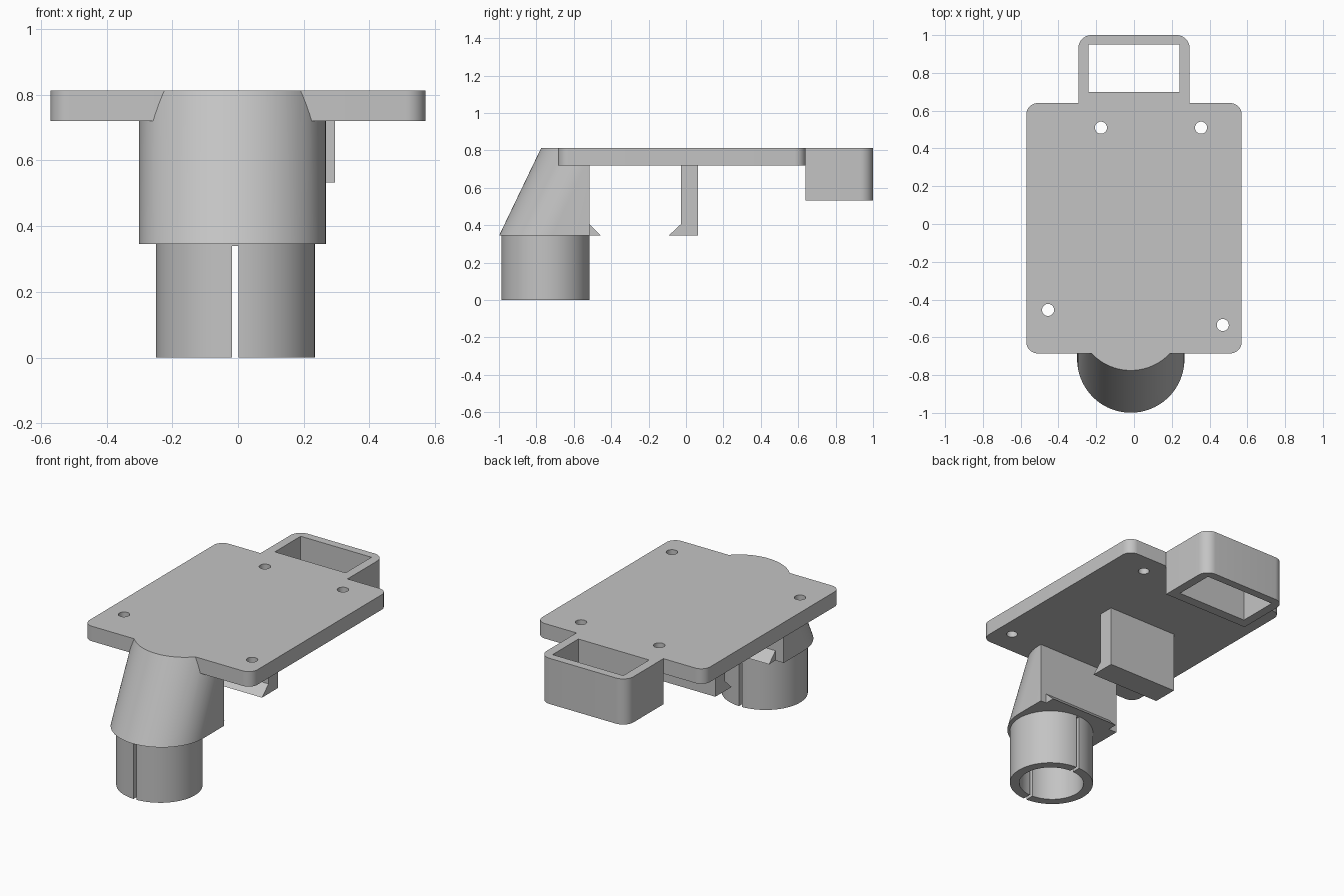
import bpy, bmesh
from math import sin, cos, pi
from mathutils import Matrix

cube = bpy.data.objects.get("Cube")
if cube:
    bpy.data.objects.remove(cube, do_unlink=True)

grey = bpy.data.materials.new("plastic_grey")
grey.use_nodes = True
colour = (0.55, 0.55, 0.55, 1)
grey.diffuse_color = colour
grey.node_tree.nodes["Principled BSDF"].inputs["Base Color"].default_value = colour

TOP, UNDER, LEDGE = 0.812, 0.72, 0.345   # plate top, plate underside, clip bottom
BACK = -0.517                            # flat rear face of the neck


def arc(cx, cy, rx, ry, start, end, steps):
    """Points along an elliptical arc, angles in half turns."""
    angles = [pi * (start + (end - start) * i / steps) for i in range(steps + 1)]
    return [(cx + rx * cos(a), cy + ry * sin(a)) for a in angles]


def circle(cx, cy, rx, ry, steps):
    return arc(cx, cy, rx, ry, 0, 2, steps)[:-1]


def rectangle(x0, x1, y0, y1):
    return [(x0, y0), (x1, y0), (x1, y1), (x0, y1)]


def rounded_back(x0, x1, y1, r):
    return (arc(x1 - r, y1 - r, r, r, 0, 0.5, 10)
            + arc(x0 + r, y1 - r, r, r, 0.5, 1, 10))


def prism(name, outline, low, high, shear=0.0, axis="Z"):
    """Extrude an outline along z, or a (y, z) outline along x."""
    bm = bmesh.new()
    place = (lambda a, b, t: (a, b, t)) if axis == "Z" else (lambda a, b, t: (t, a, b))
    face = bm.faces.new([bm.verts.new(place(a, b, low)) for a, b in outline])
    ext = bmesh.ops.extrude_face_region(bm, geom=[face])
    moved = [v for v in ext["geom"] if isinstance(v, bmesh.types.BMVert)]
    step = (0, shear, high - low) if axis == "Z" else (high - low, 0, 0)
    bmesh.ops.translate(bm, verts=moved, vec=step)
    bmesh.ops.recalc_face_normals(bm, faces=bm.faces)
    mesh = bpy.data.meshes.new(name)
    bm.to_mesh(mesh)
    bm.free()
    mesh.materials.append(grey)
    obj = bpy.data.objects.new(name, mesh)
    bpy.context.collection.objects.link(obj)
    return obj


def cut(obj, *cutters, keep=False):
    """Subtract the cutters, apply the result and drop the cutters."""
    bpy.context.view_layer.objects.active = obj
    for cutter in cutters:
        mod = obj.modifiers.new("cut", "BOOLEAN")
        mod.operation, mod.solver, mod.object = "DIFFERENCE", "EXACT", cutter
        bpy.ops.object.modifier_apply(modifier=mod.name)
        if not keep:
            bpy.data.objects.remove(cutter, do_unlink=True)


# Mounting plate with rounded corners and four screw holes
x, y0, y1, r = 0.57, -0.685, 0.64, 0.06
outline = (rounded_back(-x, x, y1, r)
           + arc(-x + r, y0 + r, r, r, 1, 1.5, 10)
           + arc(x - r, y0 + r, r, r, 1.5, 2, 10))
plate = prism("mounting_plate", outline, UNDER, TOP)
holes = [(-0.175, 0.51), (0.355, 0.51), (-0.455, -0.455), (0.47, -0.535)]
cut(plate, *[prism("hole", circle(hx, hy, 0.032, 0.032, 32), UNDER - 0.1, TOP + 0.1)
             for hx, hy in holes])

# Rectangular strap loop at the back
loop = prism("strap_loop", [(-0.295, 0.64), (0.295, 0.64)]
             + rounded_back(-0.295, 0.295, 1.0, 0.07), 0.532, TOP)
cut(loop, prism("opening", rectangle(-0.24, 0.24, 0.70, 0.95), 0.4, 1))

# Leaning neck: round front, straight sides, sliced flat at the rear
outline = arc(-0.017, -0.715, 0.284, 0.284, 1, 2, 48) + [(0.267, 0.2), (-0.301, 0.2)]
neck = prism("slanted_neck", outline, LEDGE, TOP, shear=0.224)
bm = bmesh.new()
bm.from_mesh(neck.data)
sliced = bmesh.ops.bisect_plane(bm, geom=bm.verts[:] + bm.edges[:] + bm.faces[:],
                                plane_co=(0, BACK, 0), plane_no=(0, 1, 0), clear_outer=True)
rim = [e for e in sliced["geom_cut"] if isinstance(e, bmesh.types.BMEdge)]
bmesh.ops.holes_fill(bm, edges=rim)
bmesh.ops.recalc_face_normals(bm, faces=bm.faces)
bm.to_mesh(neck.data)
bm.free()
cut(neck, plate, keep=True)

# Split tube socket below the neck
cx, cy = -0.008, -0.751
tube = prism("split_tube", circle(cx, cy, 0.242, 0.236, 64), 0, LEDGE)
cut(tube,
    prism("bore", circle(cx, cy, 0.187, 0.182, 64), -0.1, LEDGE + 0.1),
    prism("slit", rectangle(cx - 0.01, cx + 0.01, -1.2, -0.3), -0.1, LEDGE - 0.005))

# Clip hooks facing each other under the plate
left, right = 0.227, -0.245
neck_hook = prism("neck_hook", [(BACK, LEDGE), (BACK + 0.062, LEDGE), (BACK, 0.405)],
                  right, left, axis="X")
clip = prism("rear_clip", [(0.065, UNDER), (-0.028, UNDER), (-0.028, 0.405),
                           (-0.092, LEDGE), (0.065, LEDGE)], right, left, axis="X")

# Smooth curved walls, keep hard edges
bpy.ops.object.select_all(action="DESELECT")
for part in (plate, loop, neck, tube, neck_hook, clip):
    part.select_set(True)
bpy.context.view_layer.objects.active = plate
bpy.ops.object.shade_smooth_by_angle(angle=pi / 6)
